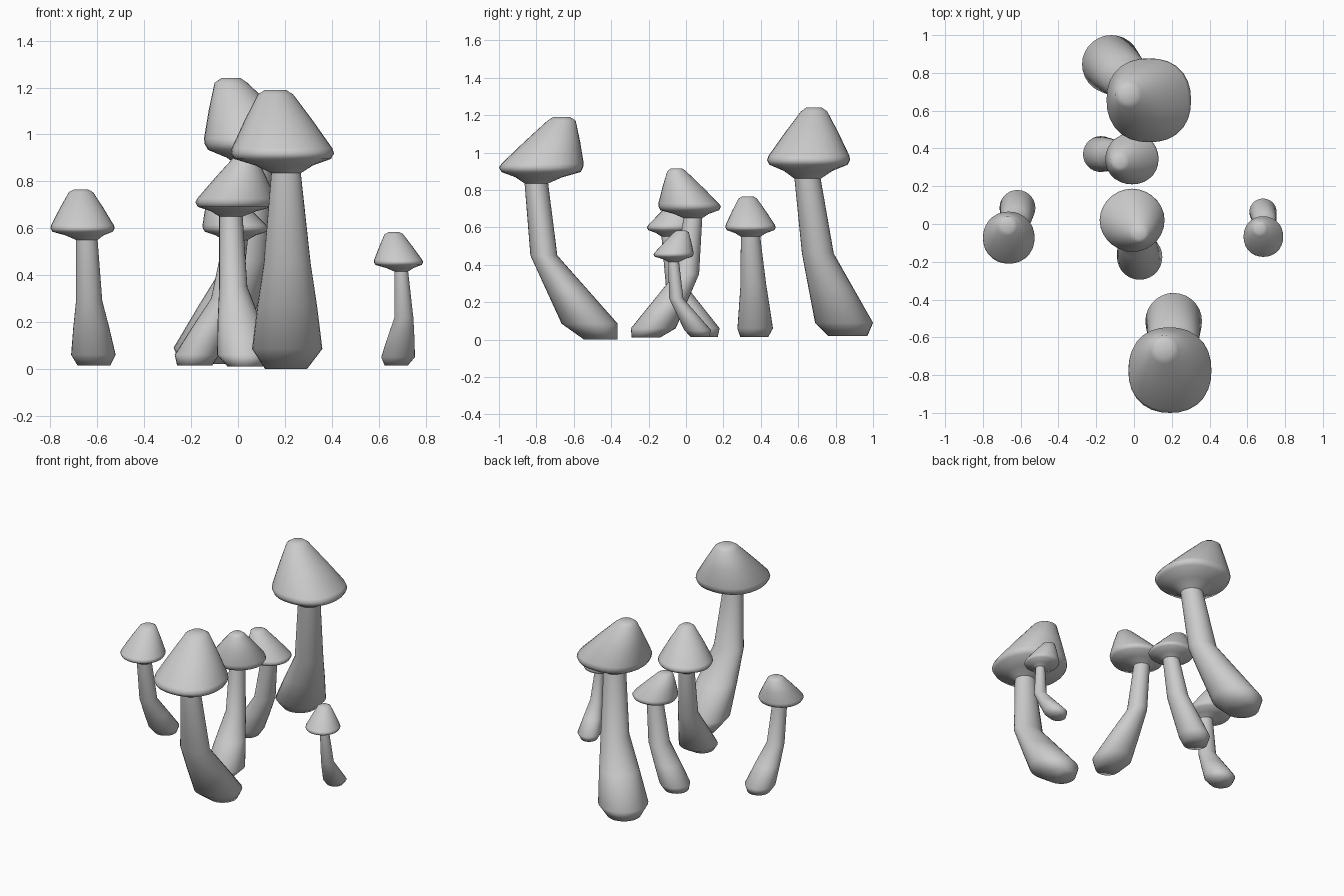
import bpy, bmesh, math

if "Cube" in bpy.data.objects:
    bpy.data.objects.remove(bpy.data.objects["Cube"])

SEG = 28

def ring_point(c, rx, ry, n, a):
    # superellipse cross-section: n = 2 is round, larger is squarer
    ca, sa = math.cos(a), math.sin(a)
    k = (abs(ca) ** n + abs(sa) ** n) ** (-1 / n)
    return (c[0] + rx * k * ca, c[1] + ry * k * sa, c[2])

def loft(name, rings, close_bottom=False, close_top=False):
    bm = bmesh.new()
    loops = []
    for c, rx, ry, n in rings:
        loops.append([bm.verts.new(ring_point(c, rx, ry, n, 2 * math.pi * i / SEG))
                      for i in range(SEG)])
    for lo, hi in zip(loops, loops[1:]):
        for i in range(SEG):
            j = (i + 1) % SEG
            bm.faces.new((lo[i], lo[j], hi[j], hi[i]))
    if close_bottom:
        bm.faces.new(loops[0][::-1])
    if close_top:
        bm.faces.new(loops[-1])
    for f in bm.faces:
        f.smooth = True
    me = bpy.data.meshes.new(name)
    bm.to_mesh(me)
    bm.free()
    ob = bpy.data.objects.new(name, me)
    bpy.context.collection.objects.link(ob)
    return ob

def mix(a, b, t):
    return tuple(p + (q - p) * t for p, q in zip(a, b))

def mushroom(name, foot, foot_r, base, base_r, mid, mid_r, neck, neck_r,
             rim, rim_r, tip, tip_r, square):
    # stem: flat foot, swollen base, bend, slim neck
    loft(name + "_stem", [
        (foot, foot_r, foot_r, 2),
        (base, base_r, base_r, 2),
        (mix(base, mid, 0.5), (base_r + mid_r[0]) * 0.51, (base_r + mid_r[1]) * 0.5, 2),
        (mid, mid_r[0], mid_r[1], 2),
        (neck, neck_r, neck_r, 2)], close_bottom=True)
    # cap: flared underside, rounded rim, leaning cone, blunt tip
    rx, ry = rim_r
    h = tip[2] - rim[2]
    low = (rim[0], rim[1], rim[2] - 0.09 * h)
    shoulder = mix(rim, tip, 0.08)
    top = (tip[0], tip[1], tip[2] - 0.07 * h)
    loft(name + "_cap", [
        (neck, neck_r, neck_r, 2),
        (mix(neck, low, 0.55), neck_r * .5 + rx * .42, neck_r * .5 + ry * .42, 2),
        (low, rx * 0.94, ry * 0.94, square),
        (rim, rx, ry, square),
        (shoulder, rx * 0.975, ry * 0.975, square),
        (mix(shoulder, top, 0.5), (rx + tip_r) * .5, (ry + tip_r) * .5, (square + 2) / 2),
        (top, tip_r, tip_r, 2),
        (tip, tip_r * 0.6, tip_r * 0.6, 2)], close_top=True)

# front large
mushroom("front_mushroom", (.205, -.455, 0), .09, (.21, -.515, .085), .15,
         (.21, -.76, .45), (.1, .072), (.205, -.80, .835), .063,
         (.19, -.775, .92), (.22, .225), (.16, -.665, 1.19), .075, 2.25)
# back large
mushroom("back_mushroom", (-.14, .865, .02), .105, (-.12, .845, .09), .155,
         (.04, .705, .46), (.09, .085), (.08, .65, .86), .07,
         (.08, .655, .96), (.222, .222), (-.03, .685, 1.24), .07, 2.3)
# small one behind the centre
mushroom("rear_small_mushroom", (-.185, .365, .015), .075, (-.175, .37, .06), .095,
         (-.05, .36, .3), (.065, .068), (-.01, .345, .55), .052,
         (-.01, .345, .6), (.14, .135), (-.075, .33, .765), .05, 2.1)
# centre
mushroom("centre_mushroom", (.03, -.215, .01), .075, (.03, -.175, .06), .12,
         (-.02, .005, .35), (.06, .065), (-.03, .037, .65), .05,
         (-.01, .02, .71), (.172, .167), (.03, -.05, .915), .05, 1.95)
# left
mushroom("left_mushroom", (-.615, .1, .015), .07, (-.617, .085, .06), .095,
         (-.635, -.055, .29), (.056, .053), (-.645, -.085, .55), .046,
         (-.663, -.073, .6), (.137, .137), (-.67, -.01, .765), .052, 2.1)
# right
mushroom("right_mushroom", (.675, .075, .015), .05, (.683, .063, .05), .072,
         (.708, -.052, .22), (.04, .038), (.697, -.066, .415), .029,
         (.685, -.067, .455), (.105, .107), (.665, -.025, .583), .04, 2.1)
